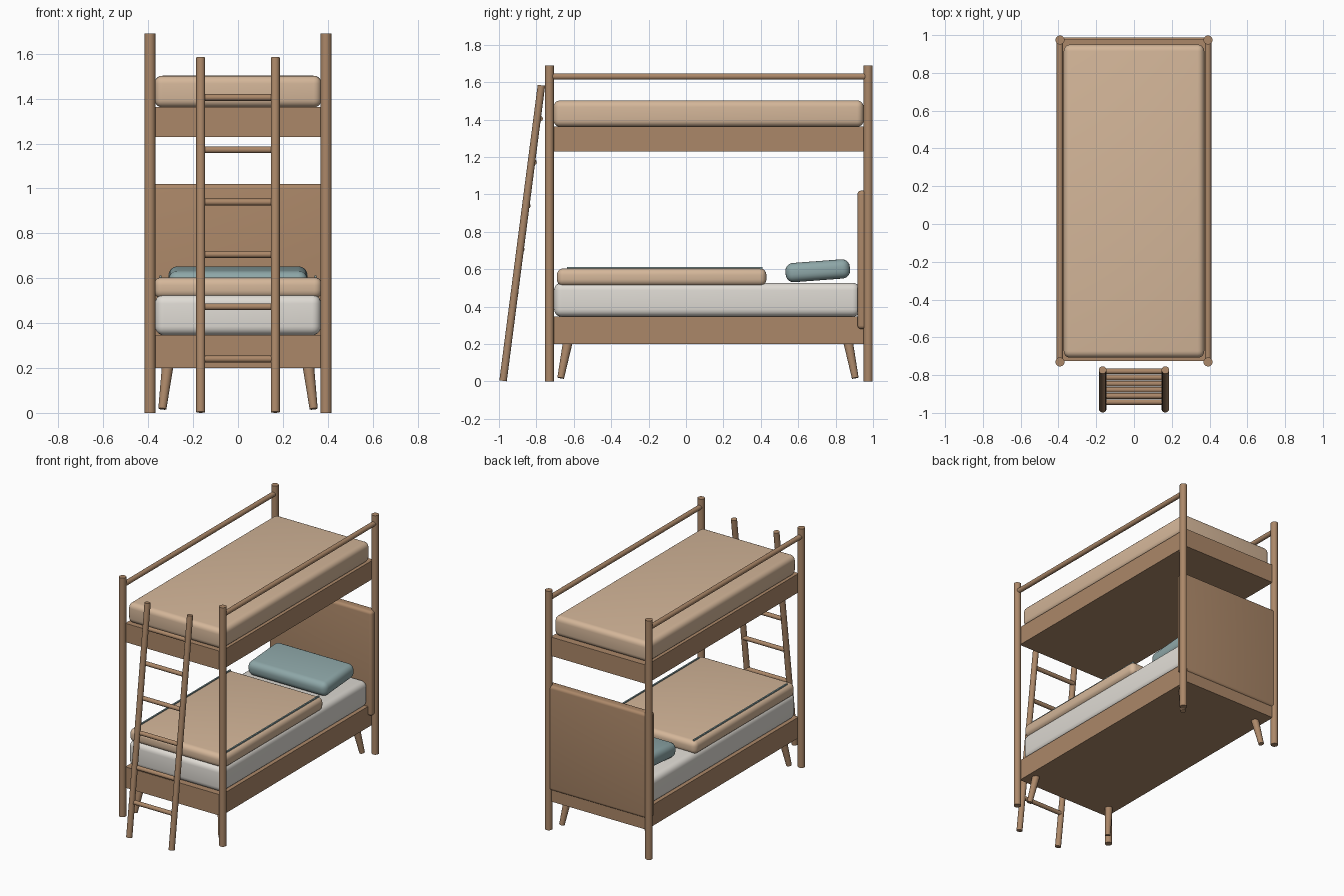
import bpy
from mathutils import Vector

cube = bpy.data.objects.get("Cube")
if cube:
    bpy.data.objects.remove(cube, do_unlink=True)


def material(name, rgb):
    m = bpy.data.materials.new(name)
    m.use_nodes = True
    color = (*rgb, 1)
    m.diffuse_color = color
    m.node_tree.nodes["Principled BSDF"].inputs["Base Color"].default_value = color
    return m


wood = material("warm wood", (0.41, 0.245, 0.14))
tan = material("tan fabric", (0.66, 0.47, 0.32))
white = material("white linen", (0.74, 0.71, 0.66))
teal = material("grey teal fabric", (0.27, 0.385, 0.39))


def finish(obj, name, mat):
    obj.name = name
    obj.data.materials.append(mat)
    bpy.ops.object.shade_smooth_by_angle()
    return obj


def box(name, low, high, mat, bevel=0, segments=5, tilt=0):
    """Box between two corners, optionally rounded and tilted about x."""
    low, high = Vector(low), Vector(high)
    bpy.ops.mesh.primitive_cube_add(size=1, location=(low + high) / 2)
    obj = bpy.context.object
    obj.scale = high - low
    bpy.ops.object.transform_apply(location=False, rotation=False, scale=True)
    if bevel:
        mod = obj.modifiers.new("rounding", "BEVEL")
        mod.width = bevel
        mod.segments = segments
        bpy.ops.object.modifier_apply(modifier=mod.name)
    obj.rotation_euler.x = tilt
    return finish(obj, name, mat)


def rod(name, start, end, r1, r2=None, sides=24):
    """Round wooden rod, optionally tapered."""
    start, end = Vector(start), Vector(end)
    axis = end - start
    bpy.ops.mesh.primitive_cone_add(vertices=sides, radius1=r1, radius2=r2 or r1,
                                    depth=axis.length, location=(start + end) / 2)
    obj = bpy.context.object
    obj.rotation_euler = axis.to_track_quat("Z", "Y").to_euler()
    return finish(obj, name, wood)


# Bed frames and headboard
box("lower_frame", (-0.375, -0.725, 0.2), (0.375, 0.978, 0.348), wood)
box("upper_frame", (-0.375, -0.725, 1.23), (0.375, 0.978, 1.363), wood)
box("headboard", (-0.402, 0.917, 0.28), (0.402, 0.988, 1.02), wood, 0.02)

# Bedding
box("lower_mattress", (-0.37, -0.705, 0.346), (0.37, 0.93, 0.527), white, 0.04)
box("upper_mattress", (-0.372, -0.708, 1.361), (0.372, 0.95, 1.502), tan, 0.035)
box("blanket", (-0.375, -0.69, 0.51), (0.375, 0.43, 0.604), tan, 0.035)
box("pillow", (-0.31, 0.532, 0.54), (0.31, 0.877, 0.643), teal, 0.042, tilt=0.075)

# Parts on both sides
for side, s in (("right", -1), ("left", 1)):
    for end, y, leg_y, inner_y in (("front", -0.73, -0.67, -0.63),
                                   ("back", 0.974, 0.905, 0.865)):
        rod(f"{end}_{side}_post", (s * 0.392, y, 0), (s * 0.392, y, 1.69), 0.024)
        rod(f"{end}_{side}_leg", (s * 0.337, leg_y, 0.018),
            (s * 0.312, inner_y, 0.22), 0.018, 0.026)
    rod(f"{side}_guard_rail", (s * 0.392, -0.73, 1.63), (s * 0.392, 0.96, 1.63), 0.017)
    rod(f"{side}_ladder_rail", (s * 0.166, -0.978, 0.003),
        (s * 0.166, -0.773, 1.583), 0.02)
    box(f"{side}_blanket_piping", (s * 0.345 - 0.005, -0.635, 0.602),
        (s * 0.345 + 0.005, 0.41, 0.611), teal)

# Ladder rungs
for i in range(6):
    t = i / 5
    y, z = -0.943 + 0.163 * t, 0.24 + 1.165 * t
    rod(f"ladder_rung_{i + 1}", (-0.16, y, z), (0.16, y, z), 0.015, sides=16)
